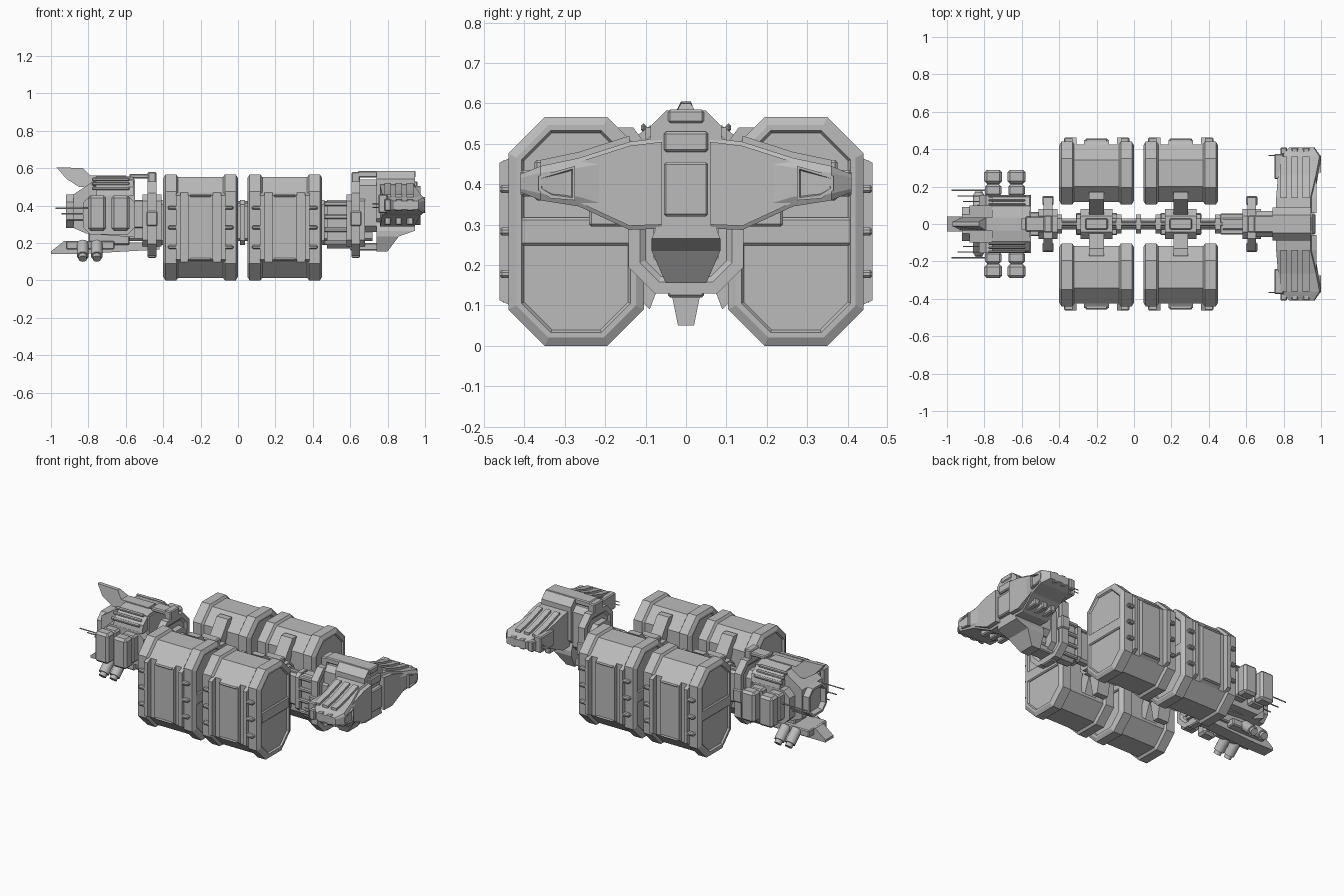
import bpy, bmesh
from mathutils import Vector

cube = bpy.data.objects.get("Cube")
if cube:
    bpy.data.objects.remove(cube, do_unlink=True)

grey = bpy.data.materials.new("hull_grey")
grey.use_nodes = True
grey.diffuse_color = (0.5, 0.5, 0.5, 1)
grey.node_tree.nodes["Principled BSDF"].inputs["Base Color"].default_value = grey.diffuse_color


def finish(ob, mirror, bevel):
    """Add the mirror across the centre plane and the edge chamfer."""
    if mirror:
        ob.modifiers.new("Mirror", "MIRROR").use_axis = (False, True, False)
    if bevel:
        chamfer = ob.modifiers.new("Bevel", "BEVEL")
        chamfer.width, chamfer.segments = bevel, 1


def loft(name, rings, mirror=False, bevel=None, rim=None, depth=0.01):
    """Skin a row of equal rings; a rim width sinks a panel into both end caps."""
    bm = bmesh.new()
    rows = [[bm.verts.new(point) for point in ring] for ring in rings]
    count = len(rows[0])
    for near, far in zip(rows, rows[1:]):
        for i in range(count):
            j = (i + 1) % count
            bm.faces.new((near[i], near[j], far[j], far[i]))
    caps = [bm.faces.new(rows[0][::-1]), bm.faces.new(rows[-1])]
    bmesh.ops.recalc_face_normals(bm, faces=bm.faces[:])
    if rim:
        for cap in caps:
            bmesh.ops.inset_region(bm, faces=[cap], thickness=rim)
            bmesh.ops.inset_region(bm, faces=[cap], thickness=rim / 2, depth=-depth)
    mesh = bpy.data.meshes.new(name)
    bm.to_mesh(mesh)
    bm.free()
    mesh.materials.append(grey)
    ob = bpy.data.objects.new(name, mesh)
    bpy.context.scene.collection.objects.link(ob)
    finish(ob, mirror, bevel)


def along_x(name, outline, x, **options):
    """Extrude a y-z outline between two x positions."""
    loft(name, [[(end, y, z) for y, z in outline] for end in x], **options)


def along_y(name, outline, half, **options):
    """Extrude an x-z side profile to both sides of the centre plane."""
    loft(name, [[(x, side, z) for x, z in outline] for side in (-half, half)], **options)


def around(middle, half):
    return middle - half, middle + half


def box(name, x, y, z, bevel=0.006):
    """A single half width is a centred box; a pair of y values is mirrored."""
    paired = isinstance(y, tuple)
    left, right = y if paired else (-y, y)
    low, high = z
    outline = [(left, low), (right, low), (right, high), (left, high)]
    along_x(name, outline, x, mirror=paired, bevel=bevel)


def octagon(u, v, half_u, half_v, cut):
    """Rectangle with cut corners, listed in order around its middle."""
    corner = [(half_u, half_v - cut), (half_u - cut, half_v)]
    quarters = ((1, 1, 1), (-1, 1, -1), (-1, -1, 1), (1, -1, -1))
    return [(u + su * a, v + sv * b) for su, sv, order in quarters for a, b in corner[::order]]


def collar(name, x, half_width, half_height, z, **options):
    cut = half_width * 0.45
    along_x(name, octagon(0, z, half_width, half_height, cut), x, **options)


def tube(name, start, end, radius, sides=6):
    start, end = Vector(start), Vector(end)
    axis = end - start
    bpy.ops.mesh.primitive_cylinder_add(vertices=sides, radius=radius, depth=axis.length)
    ob = bpy.context.object
    ob.name = name
    placement = axis.to_track_quat("Z", "Y").to_matrix().to_4x4()
    placement.translation = (start + end) / 2
    ob.data.transform(placement)
    ob.data.materials.append(grey)
    bpy.ops.object.shade_smooth_by_angle()
    finish(ob, mirror=True, bevel=None)


# Cargo containers: grooved octagonal hulls with end bars and outer armour
side, middle, half_length = 0.272, 0.283, 0.2
wall = side + 0.168
groove = 0.014
ribs = [(half_length, 0.02), (0.188, 0), (0.13, 0), (0.12, groove), (0.07, groove)]
stations = [(-x, inset) for x, inset in ribs] + ribs[::-1]


def armour(thickness):
    """Plate outline on the outer wall, with sloping ends."""
    tall, inner, outer = 0.19, wall - 0.02, wall + thickness
    return [(inner, middle - tall), (outer, middle - tall + 0.02),
            (outer, middle + tall - 0.02), (inner, middle + tall)]


for tag, centre in (("rear", -0.2), ("fore", 0.25)):
    rings = []
    for x, inset in stations:
        hull = octagon(side, middle, wall - side - inset, middle - inset, 0.09 - inset / 2)
        rings.append([(centre + x, y, z) for y, z in hull])
    loft(tag + "_container", rings, mirror=True, rim=groove)
    box(tag + "_container_end_bar", around(centre, half_length), around(side, 0.14), around(middle, 0.035))
    along_x(tag + "_outer_panel", armour(0.01), around(centre, 0.066), mirror=True)
    for height in (-0.17, 0.17):
        box(tag + "_panel_step", around(centre, 0.06), around(wall, 0.018), around(middle + height, 0.006))
    for end in (-1, 1):
        along_x(tag + "_outer_rail", armour(0.022), around(centre + end * 0.12, 0.012), mirror=True)
        for row in (-1, 0, 1):
            box(tag + "_clamp", around(centre + end * 0.15, 0.025), around(wall, 0.022),
                around(middle + row * 0.105, 0.01))

    # Hub, keel and arms that hold the container pair
    collar(tag + "_hub", around(centre, 0.085), 0.08, 0.13, 0.31, rim=0.02)
    box(tag + "_hub_cap", around(centre, 0.06), 0.03, (0.42, 0.47))
    box(tag + "_hub_sleeve", around(centre, 0.11), 0.06, (0.25, 0.37))
    box(tag + "_arm_pin", around(centre, 0.025), (0.04, 0.13), (0.28, 0.34))
    grip = around(centre, 0.04)
    along_x(tag + "_hub_keel", [(-0.05, 0.2), (-0.02, 0.05), (0.02, 0.05), (0.05, 0.2)], grip)
    along_x(tag + "_upper_arm", [(0.05, 0.43), (0.13, 0.54), (0.17, 0.54), (0.1, 0.4)], grip, mirror=True)
    along_x(tag + "_lower_arm", [(0.04, 0.22), (0.1, 0.25), (0.14, 0.14), (0.09, 0.09)], grip, mirror=True)

# Spine with evenly spaced collars and a cased fore end
spine_height = 0.31
collar("spine", (-0.6, 0.72), 0.03, 0.1, spine_height)
box("spine_rail", (-0.5, 0.65), 0.012, (0.4, 0.425))
for step in range(9):
    collar("spine_collar", around(step * 0.106 - 0.4, 0.014), 0.052, 0.12, spine_height)
collar("spine_fore_casing", (0.475, 0.6), 0.045, 0.13, 0.3, rim=0.01)
for step in range(4):
    box("casing_pipe", (0.46, 0.61), 0.056, around(0.2 + step * 0.07, 0.012))

# Bulkheads at both ends of the spine
for tag, x in (("rear", -0.46), ("fore", 0.63)):
    plate = around(x, 0.023)
    collar(tag + "_bulkhead", plate, 0.142, 0.2, 0.33, rim=0.03)
    box(tag + "_bulkhead_crest", plate, 0.045, (0.5, 0.58))
    box(tag + "_bulkhead_foot", plate, 0.045, (0.12, 0.17))
    box(tag + "_bulkhead_lug", around(x, 0.03), (0.1, 0.15), around(0.33, 0.04))
    collar(tag + "_bulkhead_ring", around(x, 0.05), 0.08, 0.14, 0.32)

# Command section: central body, neck, roof, brows and tapered chin
along_x("command_body", octagon(0, 0.437, 0.088, 0.146, 0.04), (0.74, 0.945))
collar("command_neck", (0.65, 0.76), 0.07, 0.14, 0.4)
box("roof_beam", (0.64, 0.95), 0.045, (0.55, 0.585))
box("brow", (0.93, 0.97), 0.055, (0.32, 0.455))
box("upper_brow", (0.93, 0.96), 0.055, (0.48, 0.53))
box("neck_keel", (0.6, 0.78), 0.045, (0.16, 0.2))
chin = [(0.155, 0.8, 0.05), (0.235, 0.86, 0.085), (0.265, 0.945, 0.085), (0.33, 0.945, 0.06)]
loft("chin", [[(0.74, -half, z), (front, -half, z), (front, half, z), (0.74, half, z)]
              for z, front, half in chin])

# Command wings: stations give y, back, front, bottom and top
wing = [(0.06, 0.76, 0.965, 0.29, 0.515), (0.14, 0.76, 0.965, 0.287, 0.505),
        (0.265, 0.77, 0.985, 0.345, 0.465), (0.36, 0.79, 1, 0.36, 0.445),
        (0.41, 0.83, 0.965, 0.38, 0.425)]


def wing_ring(y, back, front, bottom, top):
    edge = (top - bottom) / 5
    return [(back, y, bottom), (front - edge / 2, y, bottom), (front, y, bottom + edge),
            (front, y, top - edge), (front - edge / 2, y, top), (back, y, top)]


loft("command_wing", [wing_ring(*station) for station in wing], mirror=True)
face = [(y, bottom + 0.01) for y, back, front, bottom, top in wing[:3]]
face += [(y, top - 0.01) for y, back, front, bottom, top in wing[2::-1]]
along_x("wing_face_plate", face, (0.95, 0.977), mirror=True)
window = [(0.275, 0.36), (0.335, 0.365), (0.365, 0.385), (0.365, 0.42), (0.275, 0.445)]
along_x("window_frame", window, (0.95, 1), mirror=True, rim=0.009)
roof = [(y, top + 0.015) for y, back, front, bottom, top in wing[1:4]]
roof += [(y, top - 0.02) for y, back, front, bottom, top in wing[3:0:-1]]
for step in range(3):
    slot = around(0.8 + step * 0.06, 0.018)
    along_x("wing_roof_rib", roof, slot, mirror=True)
    box("wing_tip_rib", slot, (0.37, 0.41), (0.37, 0.435))
    box("wing_belly_rib", slot, (0.12, 0.24), (0.295, 0.34))
box("wing_rear_block", (0.75, 0.8), (0.24, 0.375), (0.36, 0.46))
for z in (0.39, 0.41):
    tube("wing_antenna", (0.72, 0.365, z), (0.84, 0.365, z), radius=0.003)
    tube("wing_side_probe", (0.88, 0.36, z), (0.88, 0.41, z), radius=0.003)

# Engine section: core, casing, hood with slats, shroud and links
core = [(-0.88, 0.28), (-0.81, 0.25), (-0.55, 0.23), (-0.55, 0.54), (-0.76, 0.54), (-0.88, 0.46)]
along_y("engine_core", core, half=0.1)
along_y("engine_casing", octagon(-0.69, 0.35, 0.14, 0.105, 0.04), half=0.155)
hood = [(0.03, 0.45), (0.155, 0.45), (0.145, 0.5), (0.09, 0.545), (0.03, 0.555)]
along_x("engine_hood", hood, (-0.76, -0.56), mirror=True)
for step in range(3):
    box("hood_slat", (-0.78, -0.58), around(0.105 + step * 0.022, 0.007), around(0.54 - step * 0.024, 0.01))
collar("engine_shroud", (-0.92, -0.85), 0.09, 0.09, 0.37, rim=0.015, depth=0.04)
box("upper_engine_link", (-0.58, -0.44), 0.04, (0.545, 0.57))
box("engine_link", (-0.58, -0.44), 0.065, (0.28, 0.43))

# Side tanks in pairs
for x in (-0.753, -0.628):
    box("side_tank", around(x, 0.048), (0.215, 0.29), around(0.36, 0.095), bevel=0.014)
    box("side_tank_inner", around(x, 0.044), (0.15, 0.21), around(0.36, 0.085), bevel=0.01)
    box("side_tank_core", around(x, 0.032), (0.14, 0.25), around(0.36, 0.07))

# Tail fin, keel, thrusters and antennas
fin = [(-0.97, 0.605), (-0.83, 0.6), (-0.79, 0.56), (-0.6, 0.56), (-0.6, 0.5), (-0.85, 0.5), (-0.92, 0.545)]
loft("tail_fin", [[(x, sign * (0.012 if z > 0.58 else 0.035), z) for x, z in fin] for sign in (-1, 1)])
keel = [(-1, 0.14), (-1, 0.155), (-0.93, 0.21), (-0.42, 0.2), (-0.42, 0.165), (-0.86, 0.14)]
along_y("tail_keel", keel, half=0.04)
box("keel_block", (-0.92, -0.66), 0.09, (0.165, 0.21))
box("keel_pylon", (-0.8, -0.58), 0.06, (0.19, 0.26))
for x in (-0.83, -0.755):
    tube("thruster", (x, 0.08, 0.195), (x, 0.15, 0.13), radius=0.031, sides=14)
    tube("thruster_nozzle", (x, 0.14, 0.14), (x, 0.165, 0.115), radius=0.022, sides=14)
for step in range(3):
    y, z, end = 0.18 - step * 0.03, 0.385 - step * 0.03, step * 0.03 - 0.975
    tube("tail_antenna", (end, y, z), (-0.76, y, z), radius=0.004)
